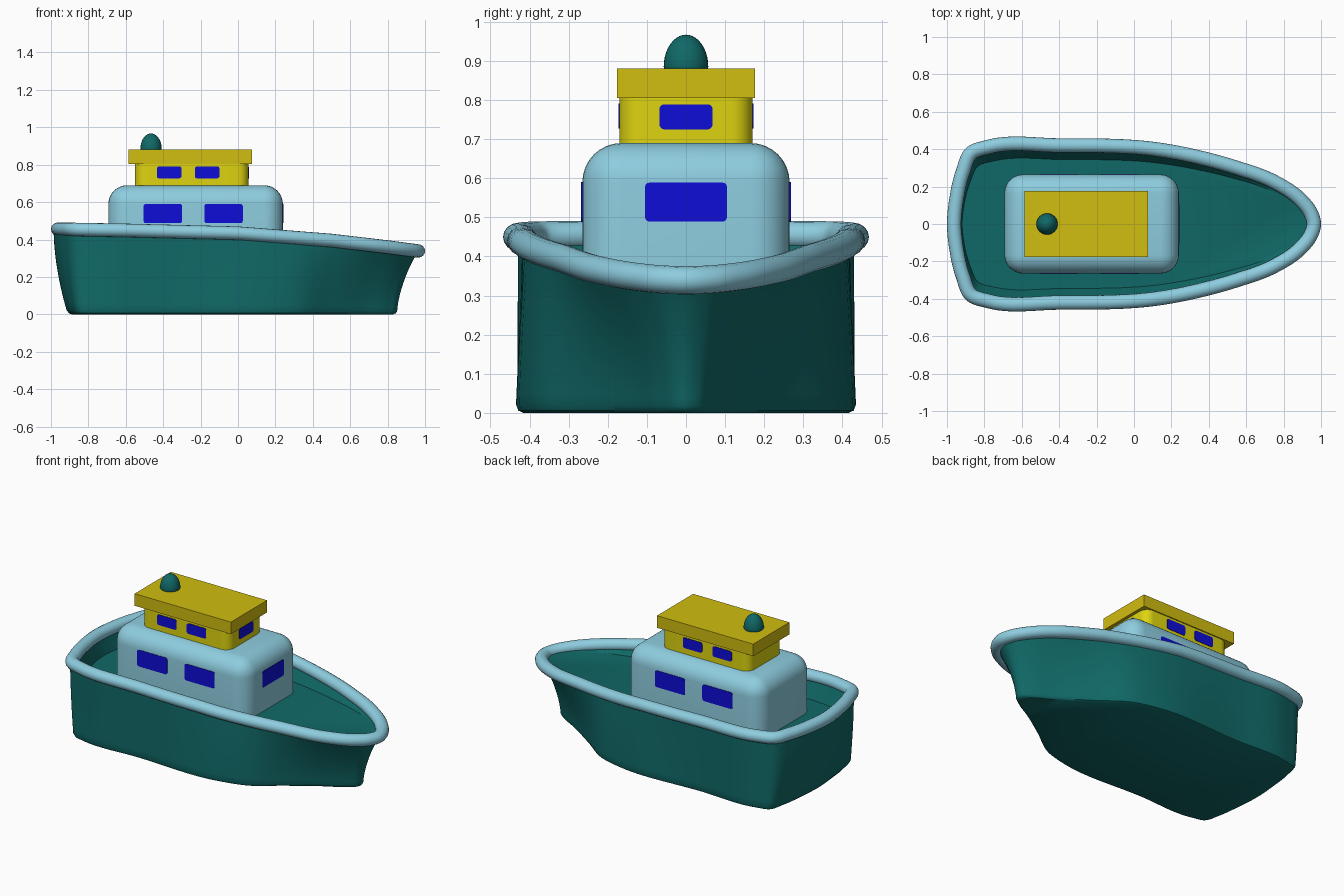
import bpy, bmesh, math
from mathutils import Vector

if "Cube" in bpy.data.objects:
    bpy.data.objects.remove(bpy.data.objects["Cube"])


def material(name, rgb):
    m = bpy.data.materials.new(name)
    m.diffuse_color = (*rgb, 1)
    m.use_nodes = True
    m.node_tree.nodes["Principled BSDF"].inputs["Base Color"].default_value = m.diffuse_color
    return m


TEAL = material("teal", (0.005, 0.14, 0.135))
SKY = material("light_blue", (0.27, 0.61, 0.74))
YELLOW = material("yellow", (0.73, 0.66, 0.005))
GOLD = material("roof_gold", (0.64, 0.51, 0.005))
BLUE = material("window_blue", (0.004, 0.004, 0.68))


def make(name, bm, mat, smooth=True, angle=35):
    bmesh.ops.recalc_face_normals(bm, faces=bm.faces)
    me = bpy.data.meshes.new(name)
    bm.to_mesh(me)
    bm.free()
    me.materials.append(mat)
    ob = bpy.data.objects.new(name, me)
    bpy.context.collection.objects.link(ob)
    if smooth:
        bpy.ops.object.select_all(action='DESELECT')
        ob.select_set(True)
        bpy.context.view_layer.objects.active = ob
        bpy.ops.object.shade_smooth_by_angle(angle=math.radians(angle))
    return ob


# Half outlines, stern to bow: rim line and bottom line
TOP = [(-.962, 0), (-.95, .13), (-.915, .28), (-.87, .38), (-.78, .412), (-.4, .42),
       (.15, .395), (.33, .36), (.55, .30), (.75, .225), (.89, .13), (.945, .06), (.962, 0)]
BOT = [(-.91, 0), (-.90, .15), (-.88, .30), (-.85, .395), (-.78, .417), (-.4, .42),
       (.18, .415), (.32, .375), (.50, .25), (.68, .13), (.80, .06), (.838, .03), (.85, 0)]


def outline(half, n=8):
    """Smooth closed loop through the half outline and its mirror image."""
    pts = [Vector(p) for p in half] + [Vector((x, -y)) for x, y in half[-2:0:-1]]
    m, out = len(pts), []
    for i in range(m):
        a, b, c, d = (pts[(i + k) % m] for k in (-1, 0, 1, 2))
        # chord-scaled tangents avoid overshoot on uneven spacing
        l0, l1, l2 = (b - a).length, (c - b).length, (d - c).length
        tb = ((b - a) / l0 * l1 + (c - b) / l1 * l0) / (l0 + l1) * l1
        tc = ((c - b) / l1 * l2 + (d - c) / l2 * l1) / (l1 + l2) * l1
        for k in range(n):
            t = k / n
            out.append(b * (2*t**3 - 3*t*t + 1) + tb * (t**3 - 2*t*t + t)
                       + c * (3*t*t - 2*t**3) + tc * (t**3 - t*t))
    return out


def sheer(x):
    """Height of the rim line along the boat."""
    pts = [(-1, .456), (-.6, .449), (0, .434), (.5, .395), (.8, .36), (1, .334)]
    for (x0, z0), (x1, z1) in zip(pts, pts[1:]):
        if x <= x1:
            return z0 + (z1 - z0) * (x - x0) / (x1 - x0)
    return .334


top, bot = outline(TOP), outline(BOT)

# Hull with recessed deck
rings = [[(b.x * .978, b.y * .955, 0) for b in bot],
         [(b.x * .993, b.y * .985, .006) for b in bot]]
for t in (.05, .12, .2, .3, .4, .5, .6, .7, .8, .9, 1):
    ring = []
    for a, b in zip(top, bot):
        s = min(1, max(0, (a.x + .4) / .6))
        w = s * t**1.7 + (1 - s) * (1 - (1 - t)**1.8)
        bulge = .024 * min(1, max(0, (-a.x - .8) / .15))
        p = b.lerp(Vector((a.x - bulge, a.y)), w)
        ring.append((p.x, p.y, t * sheer(a.x)))
    rings.append(ring)
rings.append([(a.x * .985, a.y * .95, sheer(a.x)) for a in top])
rings.append([(a.x * .955, a.y * .82, .34) for a in top])
bm = bmesh.new()
vr = [[bm.verts.new(p) for p in r] for r in rings]
for r0, r1 in zip(vr, vr[1:]):
    for i in range(len(r0)):
        j = (i + 1) % len(r0)
        bm.faces.new((r0[i], r0[j], r1[j], r1[i]))
bm.faces.new(vr[0])
bm.faces.new(vr[-1])
make("hull", bm, TEAL)

# Round rim swept along the hull top
bm = bmesh.new()
R, SEG, tube = .038, 16, []
for i, p in enumerate(top):
    tan = (top[(i + 1) % len(top)] - top[i - 1]).normalized()
    nrm = Vector((tan.y, -tan.x))
    tube.append([bm.verts.new((p.x + nrm.x * R * math.cos(f), p.y + nrm.y * R * math.cos(f),
                               sheer(p.x) + .036 * math.sin(f)))
                 for f in (2 * math.pi * k / SEG for k in range(SEG))])
for i in range(len(tube)):
    a, b = tube[i - 1], tube[i]
    for k in range(SEG):
        bm.faces.new((a[k], b[k], b[(k + 1) % SEG], a[(k + 1) % SEG]))
make("rim", bm, SKY, angle=60)


def block(name, lo, hi, mat, radius=0, round_top=False):
    """Box with optionally rounded upright corners and top edges."""
    bm = bmesh.new()
    bmesh.ops.create_cube(bm, size=1)
    for v in bm.verts:
        v.co = [l + (h - l) * (c + .5) for l, h, c in zip(lo, hi, v.co)]
    if radius:
        def chosen(e):
            z = [v.co.z for v in e.verts]
            return abs(z[0] - z[1]) > 1e-4 or (round_top and min(z) > hi[2] - 1e-4)
        bmesh.ops.bevel(bm, geom=[e for e in bm.edges if chosen(e)], offset=radius,
                        segments=8, profile=.5, affect='EDGES')
    return make(name, bm, mat, smooth=radius > 0)


# Cabins and roof
block("lower_cabin", (-.693, -.265, .33), (.24, .265, .69), SKY, .1, True)
block("upper_cabin", (-.55, -.17, .68), (.055, .17, .81), YELLOW, .055)
block("roof", (-.585, -.177, .805), (.075, .177, .88), GOLD)

# Domed lamp on the roof
bm = bmesh.new()
bmesh.ops.create_uvsphere(bm, u_segments=32, v_segments=20, radius=1)
for v in bm.verts:
    v.co = (-.465 + v.co.x * .057, v.co.y * .057, .885 + v.co.z * (.082 if v.co.z > 0 else .02))
make("lamp", bm, TEAL, angle=60)


def window(name, center, w, h, facing):
    """Thin plate with rounded corners; facing is the outward axis."""
    bm = bmesh.new()
    r, vs = .012, []
    n = Vector(facing)
    side = Vector((0, 0, 1)).cross(n)
    for q, (sx, sz) in enumerate(((1, 1), (-1, 1), (-1, -1), (1, -1))):
        for k in range(4):
            f = math.pi / 2 * (q + k / 3)
            vs.append(bm.verts.new(Vector(center) - n * .003
                      + side * (sx * (w / 2 - r) + r * math.cos(f))
                      + Vector((0, 0, sz * (h / 2 - r) + r * math.sin(f)))))
    face = bm.faces.new(vs)
    ext = bmesh.ops.extrude_face_region(bm, geom=[face])["geom"]
    bmesh.ops.translate(bm, vec=n * .006, verts=[g for g in ext if isinstance(g, bmesh.types.BMVert)])
    make(name, bm, BLUE, smooth=False)


# Windows: two per side and one forward on each cabin
for s, label in ((-1, "near"), (1, "far")):
    for i, x in enumerate((-.402, -.077)):
        window(f"lower_window_{label}_{i}", (x, s * .265, .539), .206, .102, (0, s, 0))
    for i, x in enumerate((-.368, -.165)):
        window(f"upper_window_{label}_{i}", (x, s * .17, .759), .132, .064, (0, s, 0))
window("lower_window_front", (.24, 0, .539), .21, .1, (1, 0, 0))
window("upper_window_front", (.055, 0, .757), .136, .064, (1, 0, 0))
